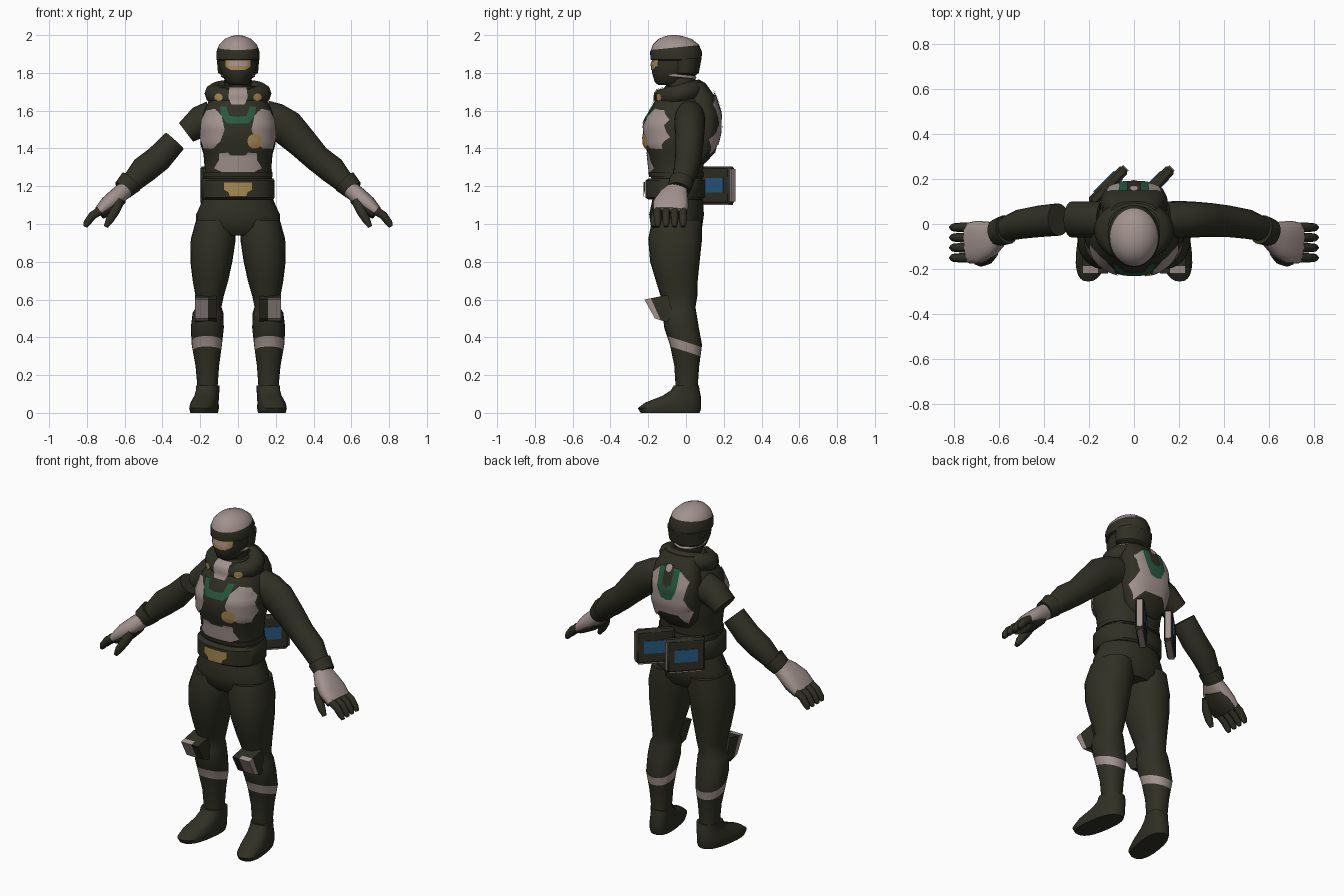
import bpy, bmesh, math
from mathutils import Vector, Matrix
from mathutils.bvhtree import BVHTree

if "Cube" in bpy.data.objects:
    bpy.data.objects.remove(bpy.data.objects["Cube"])


def material(name, *rgb):
    m = bpy.data.materials.new(name)
    m.use_nodes = True
    m.diffuse_color = (*rgb, 1)
    m.node_tree.nodes["Principled BSDF"].inputs["Base Color"].default_value = (*rgb, 1)
    return m


DARK = material("dark olive cloth", .029, .029, .018)
PALE = material("pale armour", .36, .29, .27)
GREEN = material("green trim", .02, .1, .05)
GOLD = material("gold", .38, .25, .08)
BLUE = material("blue panel", .02, .1, .23)
parts = []


def finish(name, bm, mat, fix_normals=True):
    if fix_normals:
        bmesh.ops.recalc_face_normals(bm, faces=bm.faces[:])
    mesh = bpy.data.meshes.new(name)
    bm.to_mesh(mesh)
    bm.free()
    mesh.materials.append(mat)
    ob = bpy.data.objects.new(name, mesh)
    bpy.context.collection.objects.link(ob)
    parts.append(ob)
    return ob


def skin(name, rings, mat, n=20, power=1.0, shear=0.0):
    """Skin a series of oval rings given as (centre, half axis, half axis)."""
    bm = bmesh.new()
    loops = []
    for c, u, v in rings:
        loop = []
        for i in range(n):
            a = math.tau * i / n
            ca, sa = math.cos(a), math.sin(a)
            p = c + u * math.copysign(abs(ca) ** power, ca) + v * math.copysign(abs(sa) ** power, sa)
            p.x += shear * p.y
            loop.append(bm.verts.new(p))
        loops.append(loop)
    for a, b in zip(loops, loops[1:]):
        for i in range(n):
            j = (i + 1) % n
            bm.faces.new((a[i], a[j], b[j], b[i]))
    bm.faces.new(loops[0])
    bm.faces.new(loops[-1])
    return finish(name, bm, mat)


def stack(name, rows, mat, side=1, **kw):
    """Level rings, each row being height, inner x, outer x, front y, back y."""
    rings = [(Vector((side * (a + b) / 2, (f + k) / 2, z)), Vector(((b - a) / 2, 0, 0)),
              Vector((0, (k - f) / 2, 0))) for z, a, b, f, k in rows]
    return skin(name, rings, mat, **kw)


def centred(name, rows, mat, **kw):
    return stack(name, [(z, -r, r, f, k) for z, r, f, k in rows], mat, **kw)


def tube(name, rows, mat, side=1, **kw):
    """Rings square to a path, each row being x, y, z, depth radius, height radius."""
    pts = [Vector((side * r[0], r[1], r[2])) for r in rows]
    rings = []
    for i, p in enumerate(pts):
        t = (pts[min(i + 1, len(pts) - 1)] - pts[max(i - 1, 0)]).normalized()
        u = Vector((0, 1, 0))
        u = (u - t * u.dot(t)).normalized()
        rings.append((p, u * rows[i][3], u.cross(t) * rows[i][4]))
    return skin(name, rings, mat, **kw)


def paint(ob, mat, *planes):
    """Cut along planes and colour the faces on the positive side of them all."""
    bm = bmesh.new()
    bm.from_mesh(ob.data)
    for co, no in planes:
        bmesh.ops.bisect_plane(bm, geom=bm.verts[:] + bm.edges[:] + bm.faces[:],
                               plane_co=co, plane_no=no)
    ob.data.materials.append(mat)
    for f in bm.faces:
        c = f.calc_center_median()
        if all((c - Vector(co)).dot(Vector(no)) > 0 for co, no in planes):
            f.material_index = len(ob.data.materials) - 1
    bm.to_mesh(ob.data)
    bm.free()


def plate(name, outline, targets, mat, facing=-1, lift=.006, step=.02):
    """Lay a flat outline (x, z) over the target parts as a thin plate."""
    verts, polys = [], []
    for t in targets:
        polys += [[i + len(verts) for i in p.vertices] for p in t.data.polygons]
        verts += [v.co.copy() for v in t.data.vertices]
    tree = BVHTree.FromPolygons(verts, polys)
    bm = bmesh.new()
    bm.faces.new([bm.verts.new((x, 0, z)) for x, z in outline])
    for axis, no in ((0, (1, 0, 0)), (1, (0, 0, 1))):
        low, high = min(p[axis] for p in outline), max(p[axis] for p in outline)
        for k in range(1, int((high - low) / step) + 1):
            bmesh.ops.bisect_plane(bm, geom=bm.verts[:] + bm.edges[:] + bm.faces[:],
                                   plane_co=Vector(no) * (low + k * step), plane_no=no)
    bmesh.ops.triangulate(bm, faces=[f for f in bm.faces if len(f.verts) > 4])
    for v in bm.verts:
        hit = tree.ray_cast(Vector((v.co.x, facing, v.co.z)), Vector((0, -facing, 0)))
        if hit[0] is None:
            hit = tree.find_nearest(Vector((v.co.x, facing * .15, v.co.z)))
        out = Vector((hit[1].x, facing * abs(hit[1].y), hit[1].z))
        v.co = hit[0] + out * lift
    bm.normal_update()
    wrong = [f for f in bm.faces if f.normal.y * facing < 0]
    bmesh.ops.reverse_faces(bm, faces=wrong)
    return finish(name, bm, mat, False)


def both(half):
    return half + [(-x, z) for x, z in reversed(half) if x]


def disc(x, z, r):
    return [(x + r * math.cos(i * math.tau / 16), z + r * math.sin(i * math.tau / 16)) for i in range(16)]


def box(name, size, at, mat, turn=0.0, bevel=0.0):
    bm = bmesh.new()
    bmesh.ops.create_cube(bm, size=1)
    bmesh.ops.scale(bm, vec=size, verts=bm.verts[:])
    if bevel:
        bmesh.ops.bevel(bm, geom=bm.edges[:], offset=bevel, segments=1, affect='EDGES')
    bm.transform(Matrix.Translation(at) @ Matrix.Rotation(turn, 4, 'Z'))
    return finish(name, bm, mat)


def ring(name, at, major, minor, stretch, tilt, mat):
    bm = bmesh.new()
    loops = []
    for i in range(28):
        a = math.tau * i / 28
        loops.append([bm.verts.new((math.cos(a) * (major + minor * math.cos(b)),
                                    math.sin(a) * (major + minor * math.cos(b)) * stretch,
                                    minor * math.sin(b))) for b in [math.tau * j / 10 for j in range(10)]])
    for i in range(28):
        a, b = loops[i], loops[(i + 1) % 28]
        for j in range(10):
            bm.faces.new((a[j], b[j], b[(j + 1) % 10], a[(j + 1) % 10]))
    bm.transform(Matrix.Translation(at) @ Matrix.Rotation(tilt, 4, 'X'))
    return finish(name, bm, mat)


# Trunk
centred("pelvis", [(.94, .15, -.15, .06), (.98, .22, -.185, .085), (1.05, .222, -.195, .095),
                   (1.12, .19, -.18, .09), (1.18, .18, -.17, .085)], DARK, n=28)
torso = centred("torso", [(1.16, .18, -.17, .085), (1.28, .175, -.19, .09), (1.37, .183, -.2, .1),
                          (1.42, .198, -.222, .11), (1.52, .2, -.23, .12), (1.6, .18, -.195, .12),
                          (1.66, .15, -.16, .1), (1.73, .09, -.11, .07)], DARK, n=36, power=.85)
belt = centred("belt", [(1.13, .187, -.2, .09), (1.14, .194, -.215, .1), (1.23, .194, -.215, .1),
                        (1.24, .187, -.2, .09)], DARK, n=36, power=.85)
centred("waist_band", [(1.25, .182, -.195, .095), (1.275, .182, -.2, .095)], DARK, n=28, power=.85)
pack = centred("backpack", [(1.32, .09, 0, .1), (1.38, .13, 0, .155), (1.48, .15, 0, .182),
                            (1.58, .15, 0, .182), (1.68, .135, 0, .15), (1.75, .1, 0, .1)], DARK, n=28, power=.8)
collar = ring("collar", (0, -.03, 1.69), .125, .052, .8, math.radians(14), DARK)

# Chest, belt and back plates
front = [torso, collar]
pec = [(.07, 1.5), (.085, 1.57), (.12, 1.61), (.165, 1.6), (.19, 1.55), (.197, 1.46), (.18, 1.4), (.13, 1.4), (.09, 1.44)]
yoke = [(0, 1.53), (.055, 1.53), (.085, 1.565), (.095, 1.62), (.062, 1.62), (.045, 1.57), (0, 1.565)]
for s, label in ((1, "left"), (-1, "right")):
    plate(label + "_chest_plate", [(s * x, z) for x, z in pec], [torso], PALE)
    plate(label + "_chest_yoke", [(s * x, z) for x, z in yoke], [torso], GREEN)
    plate(label + "_collar_button", disc(s * .1, 1.67, .021), front, GOLD, step=.01)
plate("throat_plate", both([(.035, 1.63), (.05, 1.67), (.045, 1.72)]), front, PALE)
plate("chest_disc", disc(.085, 1.44, .04), [torso], GOLD, lift=.01)
plate("belly_plate", both([(.085, 1.275), (.125, 1.295), (.1, 1.34), (.1, 1.38), (.05, 1.385), (.035, 1.365)]), [torso], PALE, lift=.009)
plate("buckle", both([(.04, 1.125), (.05, 1.165), (.075, 1.18), (.075, 1.222)]), [belt], GOLD, lift=.009)
plate("back_shield", both([(0, 1.68), (.07, 1.68), (.12, 1.63), (.1, 1.53), (.138, 1.45),
                           (.105, 1.37), (.06, 1.42), (0, 1.42)]), [pack], PALE, 1)
plate("back_trim", both([(0, 1.69), (.065, 1.69), (.062, 1.58), (.035, 1.52), (0, 1.51)]), [pack], GREEN, 1, .01)
plate("back_inset", both([(0, 1.7), (.03, 1.7), (.028, 1.6), (0, 1.58)]), [pack], DARK, 1, .014)
plate("back_stud", disc(0, 1.685, .018), [pack], PALE, 1, .018)

# Head
centred("neck", [(1.62, .075, -.1, .05), (1.8, .07, -.11, .05)], DARK)
ring("neck_ring", (0, -.045, 1.785), .083, .008, 1.1, math.radians(-6), PALE)
head = centred("masked_head", [(1.735, .045, -.145, -.02), (1.75, .065, -.165, .01), (1.8, .088, -.18, .045),
                               (1.83, .098, -.18, .06), (1.9, .1, -.17, .07)], DARK, n=28)
helmet = centred("helmet", [(1.865, .104, -.17, .07), (1.87, .114, -.188, .082), (1.91, .115, -.19, .085),
                            (1.95, .1, -.175, .068), (1.98, .07, -.145, .03), (1.995, .035, -.11, -.02),
                            (2.0, .01, -.08, -.05)], DARK, n=32)
paint(helmet, PALE, ((0, -.05, 1.935), (0, -.1, 1)))
centred("helmet_nape", [(1.79, .09, -.06, .055), (1.8, .106, -.08, .068), (1.88, .113, -.09, .083)], DARK, n=28)
plate("eye_opening", both([(.035, 1.815), (.065, 1.835), (.065, 1.87)]), [head], GOLD)
plate("eye_strip", both([(.045, 1.835), (.045, 1.86)]), [head], PALE, lift=.01)

# Legs, boots and knee pads
leg_rows = [(1.02, .02, .222, -.18, .085), (.92, .012, .25, -.2, .085), (.8, .03, .252, -.19, .072),
            (.7, .052, .24, -.16, .062), (.62, .075, .225, -.135, .06), (.56, .088, .222, -.115, .05),
            (.53, .078, .24, -.125, .055), (.45, .075, .25, -.115, .068), (.36, .085, .245, -.085, .085),
            (.25, .1, .225, -.062, .07), (.14, .108, .215, -.055, .062), (.08, .11, .215, -.055, .065)]
boot_rows = [(0, .1, .235, -.24, .072), (.025, .095, .24, -.255, .08), (.055, .098, .237, -.215, .08),
             (.09, .1, .225, -.125, .078), (.12, .1, .22, -.08, .072), (.145, .1, .222, -.065, .068)]
pad = [(-.22, .6), (-.095, .625), (-.07, .53), (-.1, .48), (-.165, .5)]
for s, label in ((1, "left"), (-1, "right")):
    leg = stack(label + "_leg", leg_rows, DARK, s, n=24, power=.9)
    paint(leg, PALE, ((0, 0, .325), (0, .32, 1)), ((0, 0, .375), (0, -.32, -1)))
    stack(label + "_boot", boot_rows, DARK, s, n=28, power=.8, shear=-.14 * s)
    bm = bmesh.new()
    base = bm.faces.new([bm.verts.new((s * .115, y, z)) for y, z in pad])
    moved = bmesh.ops.extrude_face_region(bm, geom=[base])["geom"]
    bmesh.ops.translate(bm, vec=(s * .113, 0, 0), verts=[v for v in moved if isinstance(v, bmesh.types.BMVert)])
    knee = finish(label + "_knee_pad", bm, DARK)
    paint(knee, PALE, ((s * .16, 0, 0), (s, 0, 0)), ((0, -.165, .56), (0, -1, -.45)))

# Arms: the right sleeve is parted above the elbow
lower = [(.42, .012, 1.347, .07, .072), (.5, 0, 1.285, .066, .073), (.56, -.02, 1.222, .055, .057), (.61, -.04, 1.175, .048, .047)]
tube("left_arm", [(.14, .02, 1.56, .08, .095), (.2, .02, 1.545, .082, .095), (.26, .02, 1.51, .08, .096),
                  (.34, .018, 1.43, .075, .083)] + lower, DARK)
tube("right_sleeve", [(.14, .02, 1.56, .08, .092), (.2, .02, 1.542, .08, .083), (.275, .02, 1.485, .08, .062)], DARK, -1)
tube("right_forearm", [(.335, .02, 1.44, .072, .064)] + lower, DARK, -1)
for s, label in ((1, "left"), (-1, "right")):
    tube(label + "_cuff", [(.565, -.025, 1.225, .066, .066), (.61, -.04, 1.18, .06, .055)], DARK, s)
    tube(label + "_glove", [(.6, -.045, 1.18, .055, .045), (.64, -.065, 1.145, .08, .047),
                            (.69, -.08, 1.105, .095, .043), (.735, -.085, 1.065, .09, .03)], PALE, s, power=.8)
    tube(label + "_palm", [(.62, -.06, 1.13, .06, .03), (.665, -.08, 1.09, .085, .035),
                           (.725, -.085, 1.05, .083, .026)], DARK, s)
    for i in range(4):
        y = -.15 + i * .045
        tube(f"{label}_finger_{i + 1}", [(.715, y, 1.08, .021, .024), (.77, y, 1.045, .021, .023),
                                         (.8, y, 1.005, .018, .02), (.81, y, .985, .01, .011)], DARK, s, n=10)
    tube(label + "_thumb", [(.63, -.125, 1.12, .03, .03), (.65, -.155, 1.07, .026, .026),
                            (.68, -.168, 1.02, .022, .022), (.7, -.17, .985, .012, .012)], DARK, s, n=10)

# Hip cases, both turned the same way
turn = math.radians(45)
along, out = Vector((1, 1, 0)).normalized(), Vector((-1, 1, 0)).normalized()
for label, x in (("left", .09), ("right", -.115)):
    at = Vector((x, .17, 1.205))
    box(label + "_case", (.215, .048, .2), at, DARK, turn, .012)
    box(label + "_case_edge", (.008, .034, .17), at + along * .108, PALE, turn)
    box(label + "_case_base", (.19, .034, .008), at - Vector((0, 0, .1)), PALE, turn)
    for k in (1, -1):
        box(label + "_case_panel", (.13, .008, .075), at + out * k * .024, BLUE, turn)

# Soft shading with crisp edges
bpy.ops.object.select_all(action='DESELECT')
for ob in parts:
    ob.select_set(True)
bpy.context.view_layer.objects.active = parts[0]
bpy.ops.object.shade_smooth_by_angle(angle=math.radians(40))
